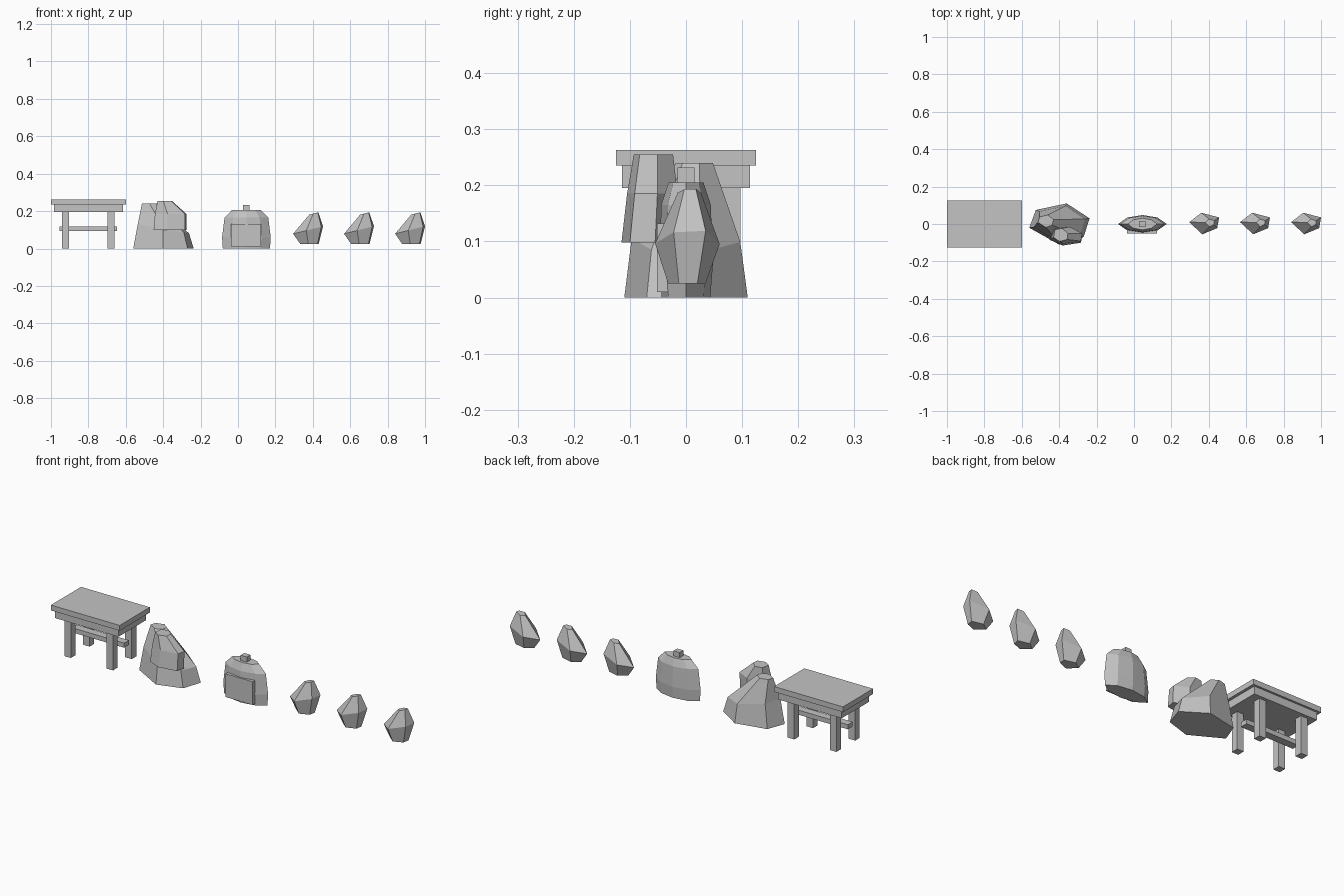
import bpy
import bmesh
from mathutils import Vector

old = bpy.data.objects.get("Cube")
if old:
    bpy.data.objects.remove(old, do_unlink=True)

grey = bpy.data.materials.new("plain_grey")
grey.use_nodes = True
COLOR = (0.55, 0.55, 0.55, 1)
grey.diffuse_color = COLOR
grey.node_tree.nodes["Principled BSDF"].inputs["Base Color"].default_value = COLOR


def finish(name, bm):
    bmesh.ops.recalc_face_normals(bm, faces=bm.faces[:])
    mesh = bpy.data.meshes.new(name)
    bm.to_mesh(mesh)
    bm.free()
    mesh.materials.append(grey)
    obj = bpy.data.objects.new(name, mesh)
    bpy.context.collection.objects.link(obj)
    return obj


def box(name, x0, x1, y0, y1, z0, z1):
    bm = bmesh.new()
    bmesh.ops.create_cube(bm, size=1)
    for v in bm.verts:
        v.co = Vector((x0 + (v.co.x + 0.5) * (x1 - x0),
                       y0 + (v.co.y + 0.5) * (y1 - y0),
                       z0 + (v.co.z + 0.5) * (z1 - z0)))
    return finish(name, bm)


def loft(name, rings):
    """Skin a stack of equal-length rings and cap both ends."""
    bm = bmesh.new()
    loops = [[bm.verts.new(p) for p in ring] for ring in rings]
    n = len(loops[0])
    for a, b in zip(loops, loops[1:]):
        for i in range(n):
            j = (i + 1) % n
            bm.faces.new((a[i], a[j], b[j], b[i]))
    bm.faces.new(loops[0])
    bm.faces.new(loops[-1])
    return finish(name, bm)


def ring(plan, centre, sx, sy, z, tilt=0):
    """Scale a plan outline about its origin; tilt raises z along x."""
    return [(centre[0] + x * sx, centre[1] + y * sy, z + tilt * x * sx) for x, y in plan]


# Table
box("table_top", -1, -0.6, -0.125, 0.125, 0.235, 0.263)
box("table_apron", -0.985, -0.615, -0.114, 0.114, 0.195, 0.235)
for side, lx in (("right", -0.923), ("left", -0.678)):
    for end, ly in (("front", -0.078), ("back", 0.078)):
        box(f"table_leg_{end}_{side}", lx - 0.019, lx + 0.019,
            ly - 0.019, ly + 0.019, 0, 0.195)
box("table_stretcher", -0.955, -0.648, -0.02, 0.02, 0.093, 0.117)

# Large boulder
boulder = [(-0.16, -0.02), (-0.125, 0.075), (0.04, 0.11), (0.163, 0.03),
           (0.13, -0.07), (0.0, -0.11)]
loft("boulder", [
    ring(boulder, (-0.4, 0), 1, 1, 0),
    ring(boulder, (-0.4, 0), 0.85, 0.88, 0.105, -0.18),
    ring(boulder, (-0.472, 0.015), 0.26, 0.3, 0.24),
])

# Leaning slab on the front of the boulder
slab = [(-0.5, -0.2), (-0.4, 0.4), (0.1, 0.5), (0.5, 0.1), (0.45, -0.35), (-0.1, -0.5)]
loft("boulder_slab", [
    ring(slab, (-0.363, -0.065), 0.176, 0.1, 0.098),
    ring(slab, (-0.36, -0.06), 0.168, 0.09, 0.185),
    ring(slab, (-0.392, -0.058), 0.076, 0.07, 0.255),
])

# Backpack
pack = [(-0.13, 0), (-0.08, -0.035), (0, -0.048), (0.08, -0.035),
        (0.13, 0), (0.08, 0.035), (0, 0.048), (-0.08, 0.035)]
loft("backpack_body", [
    ring(pack, (0.045, 0), sx, sy, z) for sx, sy, z in (
        (0.97, 0.9, 0), (1, 1, 0.06), (0.9, 0.92, 0.165), (0.6, 0.65, 0.205))
])
box("backpack_pocket", -0.037, 0.122, -0.052, -0.02, 0.01, 0.132)
box("backpack_handle", 0.026, 0.062, -0.015, 0.015, 0.19, 0.232)

# Three matching small stones
stone = [(-0.085, 0.01), (-0.02, 0.06), (0.075, 0.035), (0.065, -0.022), (-0.015, -0.055)]
for i, cx in enumerate((0.38, 0.652, 0.925)):
    loft(f"stone_{i + 1}", [
        ring(stone, (cx + 0.005, 0), 0.62, 0.58, 0.025),
        ring(stone, (cx, 0), 1, 1, 0.1, 0.25),
        ring(stone, (cx + 0.027, 0.005), 0.3, 0.36, 0.188, 0.25),
    ])
